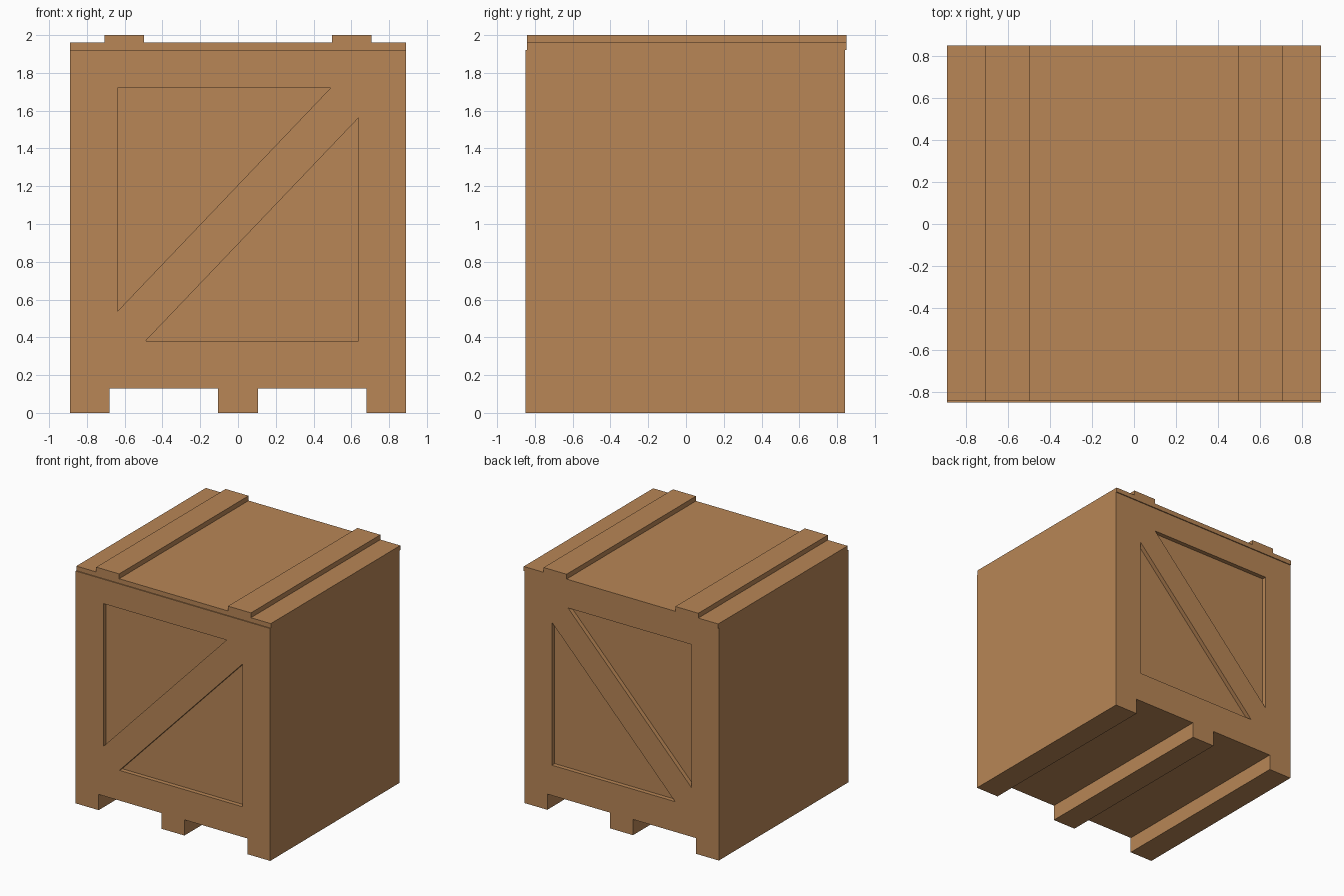
import bpy, bmesh

if "Cube" in bpy.data.objects:
    bpy.data.objects.remove(bpy.data.objects["Cube"])

wood = bpy.data.materials.new("warm wood")
wood.diffuse_color = (0.479, 0.238, 0.093, 1)
wood.use_nodes = True
wood.node_tree.nodes["Principled BSDF"].inputs["Base Color"].default_value = wood.diffuse_color


def prism(name, outlines, y0, y1):
    """Extrude one or more x-z outlines from y0 to y1."""
    bm = bmesh.new()
    for pts in outlines:
        face = bm.faces.new([bm.verts.new((x, y0, z)) for x, z in pts])
        new = bmesh.ops.extrude_face_region(bm, geom=[face])["geom"]
        for v in new:
            if isinstance(v, bmesh.types.BMVert):
                v.co.y = y1
    bmesh.ops.recalc_face_normals(bm, faces=bm.faces)
    mesh = bpy.data.meshes.new(name)
    bm.to_mesh(mesh)
    bm.free()
    mesh.materials.append(wood)
    obj = bpy.data.objects.new(name, mesh)
    bpy.context.collection.objects.link(obj)
    return obj


W, FRONT, BACK = 0.89, -0.85, 0.842      # crate extents
LID_Z, TOP_Z, SKID_Z = 1.922, 1.96, 0.13
DEPTH = 0.036                            # panel recess

# Crate body with three skids underneath
body = prism("crate_body", [[
    (-W, 0), (-0.68, 0), (-0.68, SKID_Z), (-0.105, SKID_Z), (-0.105, 0),
    (0.105, 0), (0.105, SKID_Z), (0.68, SKID_Z), (0.68, 0), (W, 0),
    (W, LID_Z), (-W, LID_Z)]], FRONT, BACK)

# Triangular recesses leaving a frame and diagonal brace, front and back
triangles = [[(-0.638, 1.72), (0.49, 1.72), (-0.638, 0.538)],
             [(0.638, 0.38), (-0.49, 0.38), (0.638, 1.562)]]
for name, y0, y1 in (("front", FRONT - 0.1, FRONT + DEPTH),
                     ("back", BACK - DEPTH, BACK + 0.1)):
    cutter = prism(name + "_recess_cutter", triangles, y0, y1)
    cutter.hide_render = True
    cutter.hide_viewport = True
    cutter.display_type = 'WIRE'
    mod = body.modifiers.new(name + "_recess", 'BOOLEAN')
    mod.operation = 'DIFFERENCE'
    mod.solver = 'EXACT'
    mod.object = cutter

# Lid with two raised battens, set slightly back from the front
prism("lid", [[
    (-W, LID_Z), (W, LID_Z), (W, TOP_Z), (0.708, TOP_Z), (0.708, 2.0),
    (0.498, 2.0), (0.498, TOP_Z), (-0.498, TOP_Z), (-0.498, 2.0),
    (-0.708, 2.0), (-0.708, TOP_Z), (-W, TOP_Z)]], -0.842, 0.85)
